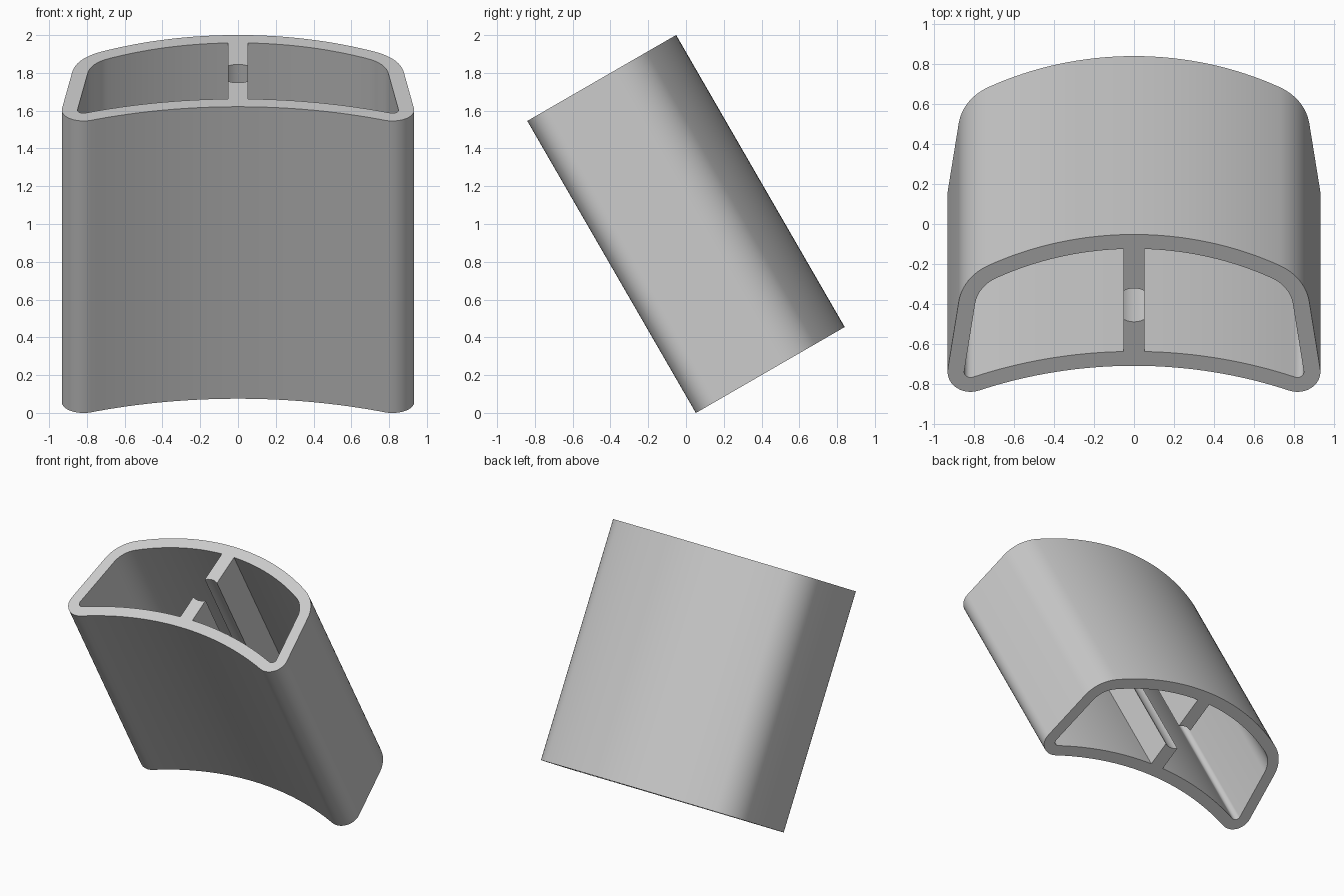
import bpy, bmesh
from math import sin, cos, asin, acos, atan2, pi, radians, hypot

cube = bpy.data.objects.get("Cube")
if cube:
    bpy.data.objects.remove(cube, do_unlink=True)

# Section sizes
LENGTH, WALL = 1.785, 0.083
BACK_V, FRONT_V = 0.455, -0.304         # wall heights on the centre line
A, RA = (0.60, 0.027), 0.28             # large shoulder fillet
B, RB = (0.818, -0.34), 0.115           # small toe fillet
WEB, BORE, BORE_V = 0.0525, 0.097, 0.047

# Radii of the long arcs that run tangent into the fillets
a, b = A[1] - BACK_V, B[1] - FRONT_V
R1 = (A[0] ** 2 + a * a - RA * RA) / (-2 * a - 2 * RA)
R2 = (B[0] ** 2 + b * b - RB * RB) / (2 * RB - 2 * b)
C1, C2 = (0, BACK_V - R1), (0, FRONT_V - R2)


def arc(c, r, a0, a1, n):
    return [(c[0] + r * cos(a0 + (a1 - a0) * i / n),
             c[1] + r * sin(a0 + (a1 - a0) * i / n)) for i in range(n + 1)]


def half_outline(inset, x):
    """Right half of the section, front to back, starting and ending at x."""
    dx, dy = A[0] - B[0], A[1] - B[1]
    side = atan2(dy, dx) - acos((RB - RA) / hypot(dx, dy))
    toe = atan2(B[1] - C2[1], B[0])
    shoulder = atan2(A[1] - C1[1], A[0])
    r1, r2 = R1 - inset, R2 + inset
    return (arc(C2, r2, acos(x / r2), toe, 16)[:-1]
            + arc(B, RB - inset, toe - pi, side, 12)
            + arc(A, RA - inset, side, shoulder, 12)[:-1]
            + arc(C1, r1, shoulder, acos(x / r1), 16))


def mirrored(points):
    return [(-x, y) for x, y in reversed(points)]


# Outer skin, and a single void shaped by the split web and its bore
h = half_outline(0, 0)
outer = h + mirrored(h[1:-1])
h = half_outline(WALL, WEB)
t = acos(WEB / BORE)
centre = (0, BORE_V)
inner = (h + arc(centre, BORE, t, pi - t, 10) + mirrored(h)
         + arc(centre, BORE, pi + t, 2 * pi - t, 10))

# Fill the section and extrude it
bm = bmesh.new()
edges = []
for loop in (outer, inner):
    vs = [bm.verts.new((x, y, -LENGTH / 2)) for x, y in loop]
    edges += [bm.edges.new((vs[i - 1], vs[i])) for i in range(len(vs))]
bmesh.ops.triangle_fill(bm, edges=edges, use_beauty=True)
new = bmesh.ops.extrude_face_region(bm, geom=bm.faces[:], use_keep_orig=True)
bmesh.ops.translate(bm, vec=(0, 0, LENGTH),
                    verts=[g for g in new["geom"] if isinstance(g, bmesh.types.BMVert)])
bmesh.ops.recalc_face_normals(bm, faces=bm.faces[:])
mesh = bpy.data.meshes.new("curved_sleeve")
bm.to_mesh(mesh)
bm.free()

# Plain grey material
grey = bpy.data.materials.new("plain grey")
grey.use_nodes = True
colour = (0.6, 0.6, 0.6, 1)
grey.diffuse_color = colour
grey.node_tree.nodes["Principled BSDF"].inputs["Base Color"].default_value = colour
mesh.materials.append(grey)

# Lean the sleeve toward the front
sleeve = bpy.data.objects.new("curved_sleeve", mesh)
bpy.context.collection.objects.link(sleeve)
sleeve.rotation_euler.x = radians(30)
sleeve.location.z = 1
bpy.ops.object.select_all(action="DESELECT")
sleeve.select_set(True)
bpy.context.view_layer.objects.active = sleeve
bpy.ops.object.shade_smooth_by_angle(angle=radians(30))
